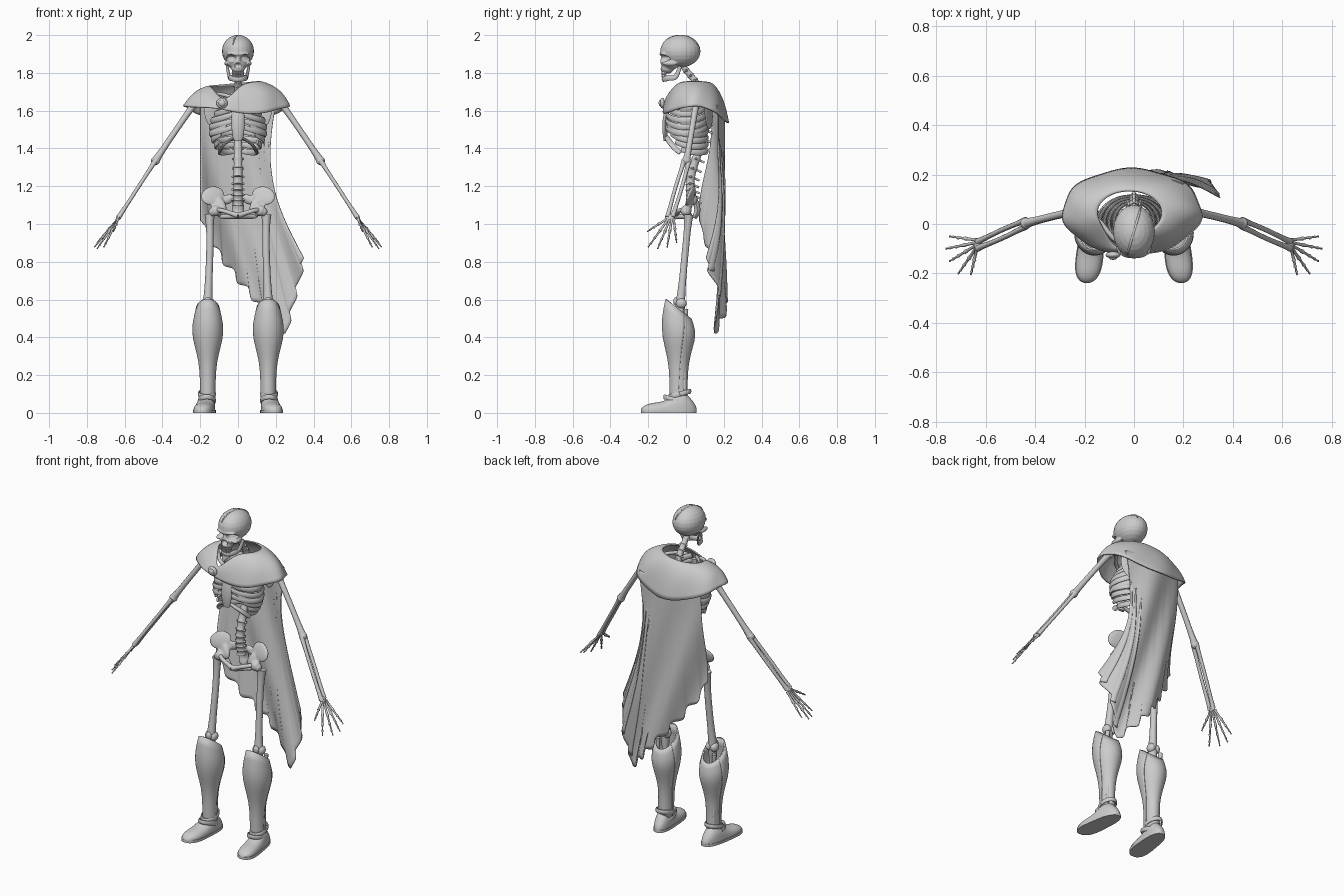
import bpy, bmesh
from math import sin, cos, pi, tau, radians, exp, sqrt
from mathutils import Vector, Matrix, Euler

if "Cube" in bpy.data.objects:
    bpy.data.objects.remove(bpy.data.objects["Cube"])

colour = (.6, .6, .6, 1)
grey = bpy.data.materials.new("bone_grey")
grey.use_nodes = True
grey.diffuse_color = colour
grey.node_tree.nodes["Principled BSDF"].inputs["Base Color"].default_value = colour


def finish(name, bm, thickness=0):
    """Turn a bmesh into a smooth grey object."""
    bmesh.ops.recalc_face_normals(bm, faces=bm.faces)
    mesh = bpy.data.meshes.new(name)
    bm.to_mesh(mesh)
    bm.free()
    mesh.materials.append(grey)
    mesh.shade_smooth()
    mesh.set_sharp_from_angle(angle=radians(50))
    part = bpy.data.objects.new(name, mesh)
    bpy.context.collection.objects.link(part)
    if thickness:
        part.modifiers.new("thickness", "SOLIDIFY").thickness = thickness
    return part


def loft(name, rings, closed=True, caps=True, thickness=0):
    """Skin between equal-length rows of points."""
    bm = bmesh.new()
    rows = [[bm.verts.new(point) for point in ring] for ring in rings]
    count = len(rows[0])
    for low, high in zip(rows, rows[1:]):
        for i in range(count if closed else count - 1):
            j = (i + 1) % count
            bm.faces.new((low[i], low[j], high[j], high[i]))
    if caps:
        bm.faces.new(rows[0])
        bm.faces.new(rows[-1])
    return finish(name, bm, thickness)


def spline(points, steps=5):
    """Smooth curve through the points."""
    p = [Vector(point) for point in points]
    p = [2 * p[0] - p[1]] + p + [2 * p[-1] - p[-2]]
    curve = []
    for a, b, c, d in zip(p, p[1:], p[2:], p[3:]):
        for k in range(steps):
            t = k / steps
            curve.append(b + ((c - a) * t + (2 * a - 5 * b + 4 * c - d) * t * t
                              + (3 * b - a - 3 * c + d) * t ** 3) / 2)
    return curve + [p[-2]]


def circle(count):
    return [tau * k / count for k in range(count)]


def tube(name, points, radius, ends=1, flat=1):
    """Bone along a path: ends scales the tips, flat scales the width."""
    path = spline(points)
    last = len(path) - 1
    run = path[-1] - path[0]
    up = Vector((0, 1, 0)) if abs(run.z) > run.length * .6 else Vector((0, 0, 1))
    rings = []
    for i, p in enumerate(path):
        along = (path[min(i + 1, last)] - path[max(i - 1, 0)]).normalized()
        side = along.cross(up).normalized()
        top = side.cross(along)
        r = radius * (1 + (ends - 1) * (2 * i / last - 1) ** 4)
        rings.append([p + r * (side * cos(a) * flat + top * sin(a)) for a in circle(10)])
    return loft(name, rings)


def blob(name, parts, voxel=0):
    """Ellipsoids (centre, radii, optional turn), fused when a voxel size is given."""
    bm = bmesh.new()
    for centre, radii, *turn in parts:
        place = Matrix.LocRotScale(Vector(centre), Euler(*turn), Vector(radii))
        bmesh.ops.create_uvsphere(bm, u_segments=24, v_segments=12, radius=1, matrix=place)
    part = finish(name, bm)
    if voxel:
        fuse = part.modifiers.new("fuse", "REMESH")
        fuse.mode, fuse.voxel_size, fuse.use_smooth_shade = "VOXEL", voxel, True
        part.modifiers.new("soften", "SMOOTH").iterations = 4
    return part


# Skull, fused and then pressed in at the eyes and nose
sides = (1, -1)
skull = blob("skull", [((0, -.03, 1.915), (.085, .107, .086)),
                       ((0, -.085, 1.86), (.062, .052, .046)),
                       ((0, -.1, 1.825), (.036, .036, .03)),
                       ((0, -.115, 1.9), (.06, .025, .014))]
             + [((s * .056, -.085, 1.85), (.016, .04, .013)) for s in sides], .004)
fused = bpy.data.meshes.new_from_object(skull.evaluated_get(bpy.context.evaluated_depsgraph_get()))
skull.modifiers.clear()
skull.data = fused
for vert in fused.vertices:
    x, y, z = vert.co
    for centre, height, wide, tall, depth in ((.035, 1.875, .026, .022, .035), (.007, 1.838, .01, .016, .02)):
        reach = ((abs(x) - centre) / wide) ** 2 + ((z - height) / tall) ** 2
        if y < -.07 and reach < 1:
            vert.co.y += depth * (1 - reach ** 3)

# Raised suture winding over the cranium
arc = [pi * (.15 + .08 * k) for k in range(10)]
tube("skull_suture", [(-.03 * cos(a), -.03 - .104 * cos(a), 1.913 + .084 * sin(a)) for a in arc], .005, .4)

# Jaw and teeth
arc = [pi * k / 6 for k in range(7)]
jaw = [(.046 * cos(a), -.055 - .065 * sin(a), 1.78 - .012 * sin(a)) for a in arc]
tube("jaw", [(.058, -.03, 1.835)] + jaw + [(-.058, -.03, 1.835)], .016, .6, .55)
for row, z in (("upper_tooth", 1.8), ("lower_tooth", 1.785)):
    for k in range(-4, 5):
        a = k * .28
        blob(row, [((.032 * sin(a), -.095 - .03 * cos(a), z), (.0045, .005, .01))])

# Spine of stacked vertebrae
spine = spline([(0, -.02, 1.84), (0, .08, 1.7), (0, .1, 1.5), (0, .025, 1.25), (0, .035, 1.1)])
for i, (p, q) in enumerate(zip(spine, spine[1:])):
    size = .018 + .011 * i / len(spine)
    wing = Vector((size * 1.3, 0, 0))
    tube("vertebra", [p, q], size * .9, 1.15)
    tube("vertebra_spur", [p, p + Vector((0, size * 1.8, -.02))], .006)
    tube("vertebra_wings", [p - wing, p, p + wing], .008, .5)

# Ribs, from the spine round to the breastbone or the lower arch
for i in range(10):
    low = max(0, i - 5)
    width = .147 * min(1, .55 + .13 * i) - .003 * low ** 2
    depth = .11 * min(1, .75 + .08 * i)
    end = pi * (.95 - .09 * low)
    lift = .045 if low else -.01
    path = []
    for k in range(9):
        a = .12 + (end - .12) * k / 8
        path.append((width * sin(a), .005 + depth * cos(a), 1.7 - .034 * i - .045 * sin(a) + lift * k / 8))
    tube("left_rib", path, .0165, .8, .45)
tube("left_costal_arch", [(.01, -.105, 1.465), (.075, -.075, 1.42), (.1, -.03, 1.375)], .016, .7, .5)
tube("sternum", [(0, -.085, 1.66), (0, -.11, 1.55), (0, -.11, 1.44)], .014, .6, 2.4)

# Shoulder girdle
shoulder = Vector((.225, .055, 1.645))
tube("left_collarbone", [(.02, -.085, 1.665), (.08, -.06, 1.685), (.15, .02, 1.685), shoulder], .01, 1.4)
blob("left_shoulder_blade", [((.125, .12, 1.585), (.055, .01, .085), (0, .2, -.35)),
                             ((.185, .08, 1.655), (.035, .015, .015), (0, 0, -.5))])

# Arm bones
elbow, wrist = Vector((.437, .003, 1.335)), Vector((.632, -.085, 1.035))
blob("left_shoulder_joint", [(shoulder, [.026] * 3)])
tube("left_upper_arm", [shoulder, shoulder.lerp(elbow, .5) + Vector((.005, 0, -.005)), elbow], .0155, 1.4)
blob("left_elbow", [(elbow, [.023] * 3)])
for bone, offset in (("left_ulna", .013), ("left_radius", -.013)):
    apart = Vector((0, offset, 0))
    bow = elbow.lerp(wrist, .5) + apart * 1.3
    tube(bone, [elbow + apart, bow, wrist + apart], .01, 1.4)

# Hand, each finger a chain of knuckled bones
blob("left_wrist", [(wrist, (.012, .024, .02), (0, -.55, 0))])
tips = [("thumb", Vector((.66, -.205, .96)))]
for k, finger in enumerate(("index", "middle", "ring", "little")):
    tips.append((finger, Vector((.71 + .05 * sin(k * pi / 4), -.2 + .05 * k, .87 + .008 * (k - 1) ** 2))))
joints = (0, .42, .68, .88, 1)
for i, (finger, tip) in enumerate(tips):
    root = wrist + Vector((.005, .01 * (i - 2), -.01))
    for k, (start, stop) in enumerate(zip(joints, joints[1:])):
        tube("left_" + finger + "_bone", [root.lerp(tip, start), root.lerp(tip, stop)], .006 - .001 * k, 1.5)

# Pelvis
blob("left_hip_wing", [((.135, .025, 1.15), (.066, .014, .052), (-.35, .35, -.35)),
                       ((.095, .015, 1.1), (.03, .02, .05), (-.3, .5, 0)),
                       ((.12, 0, 1.07), [.03] * 3),
                       ((.055, .045, 1.13), (.045, .016, .025), (0, .4, 0))], .006)
tube("left_pubic_arch", [(.12, 0, 1.075), (.08, -.035, 1.07), (0, -.055, 1.045)], .012, 1.4)
tube("left_sit_bone", [(.105, .01, 1.06), (.085, .02, 1.04), (.01, -.05, 1.04)], .012, 1.2)
tube("sacrum", [(0, .035, 1.16), (0, .06, 1.08), (0, .045, 1.03)], .017, .6, 1.8)

# Leg bones
hip, knee, ankle = Vector((.15, .015, 1.05)), Vector((.16, -.03, .58)), Vector((.16, -.03, .1))
blob("left_hip_joint", [((.132, 0, 1.065), [.024] * 3)])
tube("left_thigh_bone", [hip, hip.lerp(knee, .4) - Vector((.005, 0, 0)), knee], .019, 1.4)
blob("left_knee", [(knee + Vector((s * .016, .005, 0)), (.022, .028, .027)) for s in sides])
blob("left_kneecap", [(knee + Vector((0, -.025, .01)), (.018, .012, .022))])
tube("left_shin_bone", [knee, ankle], .018, 1.5)
tube("left_calf_bone", [knee + Vector((.03, .03, -.03)), ankle + Vector((.02, .02, 0))], .009, 1.4)


# Boot shaft with a calf bulge and a cuff that rises at the front
def boot_ring(t, angles, gap=0):
    width = .038 + .041 * exp(-((t - .77) / .29) ** 2) + gap
    depth = width + .008
    return [(.16 + width * cos(a), -.038 + depth * sin(a), .07 + .48 * t - .75 * t ** 4 * depth * sin(a))
            for a in angles]


levels = [k / 12 for k in range(13)]
loft("left_boot_shaft", [boot_ring(t, circle(36)) for t in levels], caps=False, thickness=.008)

# Overlapping shin plate, wrapping further round towards the cuff
plate = []
for t in levels:
    half = 1.5 + .5 * t
    plate.append(boot_ring(t, [half * k / 14 - pi / 2 for k in range(-14, 15)], .003))
loft("left_shin_plate", plate, closed=False, caps=False, thickness=.004)

# Foot, sole and straps, with the toes turned out
foot, sole = [], []
for k in range(1, 24):
    t = .5 - .5 * cos(pi * k / 24)
    y = .058 - .297 * t
    middle = .165 - .11 * y
    taper = sqrt(1 - abs(2 * t - 1) ** 3.5)
    width = (.045 + .013 * t) * taper
    height = (.045 + .055 * exp(-((t - .25) / .25) ** 2)) * taper
    foot.append([(middle + width * cos(a), y, .01 + height * abs(sin(a)) ** .7)
                 for a in [pi * n / 14 for n in range(15)]])
    edge = width + .003
    sole.append([(middle + u * edge, y, z) for u, z in ((-1, 0), (1, 0), (1, .016), (-1, .016))])
loft("left_foot", foot)
loft("left_sole", sole)
for strap, y, z, depth, drop in (("ankle", -.033, .1, .056, -.015), ("instep", -.05, .065, .065, .02)):
    tube("left_" + strap + "_strap", [(.165 + .043 * cos(a), y + depth * sin(a), z - drop * sin(a))
                                      for a in circle(12) + [0]], .013, 1, .4)

# Mirror every left part
for part in [ob for ob in bpy.data.objects if ob.name.startswith("left_")]:
    twin = part.copy()
    twin.data = part.data.copy()
    twin.name = part.name.replace("left_", "right_")
    twin.data.transform(Matrix.Diagonal((-1, 1, 1, 1)))
    twin.data.flip_normals()
    bpy.context.collection.objects.link(twin)

# Shoulder mantle, dipping at the front towards the clasp
rows = []
for j in range(13):
    v = j / 12
    out = v + .12 * sin(pi * v)
    row = []
    for a in circle(96):
        dip = exp(-((a - 4.3) / .55) ** 2)
        neck = Vector((.13 * cos(a) - .018, .045 + (.09 + .06 * dip) * sin(a), 0))
        rim = Vector((.282 * cos(a) - .008, .05 + .175 * sin(a), 0))
        point = neck.lerp(rim, out + .04 * v * sin(7 * a + 3 * v))
        top = 1.745 + .012 * cos(a) - .075 * dip
        hem = 1.625 - (.09 if sin(a) > 0 else .05) * sin(a) ** 2 + .03 * dip
        point.z = top + (hem - top) * v ** 1.5
        row.append(point)
    rows.append(row)
loft("mantle", rows, caps=False, thickness=.008)
blob("clasp", [((-.085, -.125, 1.64), (.03, .014, .028)), ((-.085, -.135, 1.64), (.018, .01, .017))])


# Long cape with a stepped, torn hem that falls to a point and climbs again
def hem_point(u):
    fall, climb = min(1, u / .7), max(0, u / .3 - 7 / 3)
    tear = .02 * sin(fall * 6 * tau) + .05 * sin(climb * 3 * tau)
    return -.2 + .45 * (fall + tear) + .1 * climb, 1.02 - .6 * (fall ** .8 - tear) + .4 * climb


rows = []
for j in range(41):
    v = j / 40
    row = []
    for k in range(121):
        u = k / 120
        hem_x, hem_z = hem_point(u)
        x = (.4 * u - .2) * (1 - v) + hem_x * v - .09 * u ** 3 * sin(pi * v)
        z = 1.63 * (1 - v) + hem_z * v
        curl = .2 - .07 * ((x - .02 - .09 * v) / .24) ** 2
        row.append((x, curl + (.004 + .018 * v) * sin(28 * x + 9 * z), z))
    rows.append(row)
loft("cape", rows, closed=False, caps=False, thickness=.005)
